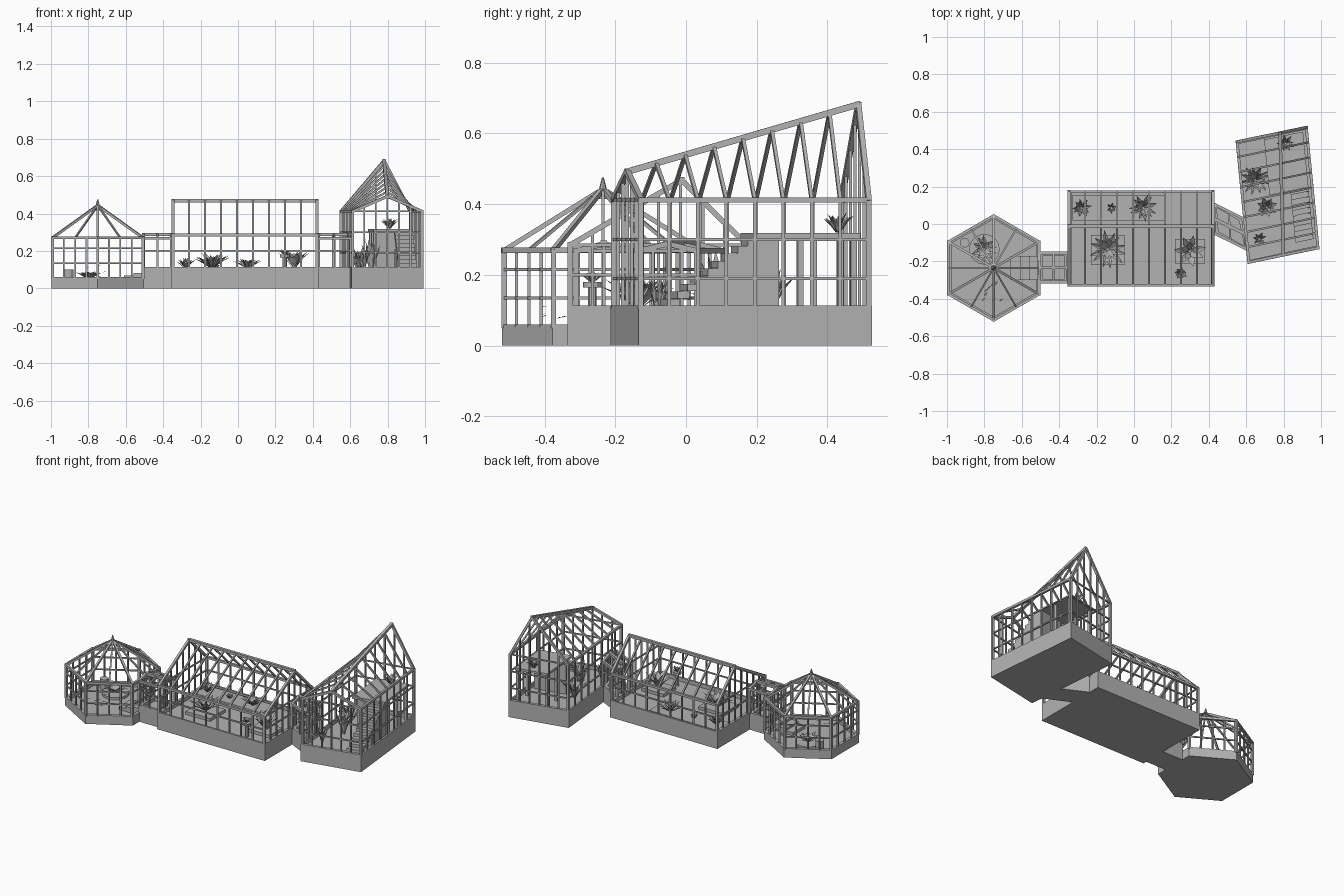
import bpy, bmesh, math, random
from mathutils import Vector as V

if "Cube" in bpy.data.objects:
    bpy.data.objects.remove(bpy.data.objects["Cube"])

random.seed(4)
grey = bpy.data.materials.new("plain grey")
grey.diffuse_color = (0.45, 0.45, 0.45, 1)
grey.use_nodes = True
grey.node_tree.nodes["Principled BSDF"].inputs["Base Color"].default_value = grey.diffuse_color
UP = V((0, 0, 1))


def finish(bm, name):
    bmesh.ops.recalc_face_normals(bm, faces=bm.faces)
    me = bpy.data.meshes.new(name)
    bm.to_mesh(me)
    bm.free()
    me.materials.append(grey)
    bpy.context.collection.objects.link(bpy.data.objects.new(name, me))


def beam(bm, p, q, w=0.011, h=None):
    p, q, h = V(p), V(q), h or w
    d = (q - p).normalized()
    side = d.cross(UP if abs(d.z) < 0.98 else V((0, 1, 0))).normalized() * w / 2
    up = side.cross(d).normalized() * h / 2
    loops = [[bm.verts.new(e + side * a + up * b) for a, b in ((1, 1), (-1, 1), (-1, -1), (1, -1))]
             for e in (p - d * w * .3, q + d * w * .3)]
    bm.faces.new(loops[0])
    bm.faces.new(loops[1])
    for i in range(4):
        j = (i + 1) % 4
        bm.faces.new((loops[0][i], loops[0][j], loops[1][j], loops[1][i]))


def prism(bm, pts, z0, z1):
    lo = [bm.verts.new((p[0], p[1], z0)) for p in pts]
    hi = [bm.verts.new((p[0], p[1], z1)) for p in pts]
    bm.faces.new(lo)
    bm.faces.new(hi)
    for i in range(len(pts)):
        j = (i + 1) % len(pts)
        bm.faces.new((lo[i], lo[j], hi[j], hi[i]))


def disc(x, y, r, n=16):
    return [(x + r * math.cos(math.tau * i / n), y + r * math.sin(math.tau * i / n)) for i in range(n)]


def plinth(name, pts, z, curb=0.025, t=0.018):
    # floor slab plus a raised curb around its edge
    bm = bmesh.new()
    prism(bm, pts, 0, z)
    c = sum((V(p) for p in pts), V((0, 0))) / len(pts)
    inner = [V(p) + (c - V(p)).normalized() * t * 1.3 for p in pts]
    for i in range(len(pts)):
        j = (i + 1) % len(pts)
        prism(bm, [pts[i], pts[j], inner[j], inner[i]], z, z + curb)
    finish(bm, name)


def mix(a, b, t):
    return V(a).lerp(V(b), t)


def wall(bm, p, q, z0, top, n, rails):
    # mullions rising to a straight or gabled top, plus horizontal rails
    for i in range(n + 1):
        t = i / n
        m = mix(p, q, t)
        beam(bm, (*m, z0), (*m, top(t)), 0.015 if i in (0, n) else 0.009)
    for z in rails:
        beam(bm, (*p, z), (*q, z), 0.008)


def gable(eave, peak, at=0.5):
    return lambda t: eave + (peak - eave) * min(t / at, (1 - t) / (1 - at))


def house(name, fl, fr, bl, br, z0, eave, pf, pb, tf, tb, n, m, rails):
    # gabled glasshouse whose ridge runs from front edge to back edge
    bm = bmesh.new()
    wall(bm, fl, fr, z0, gable(eave, pf, tf), m, rails + [eave])
    wall(bm, bl, br, z0, gable(eave, pb, tb), m, rails + [eave])
    f, b = (*mix(fl, fr, tf), pf), (*mix(bl, br, tb), pb)
    for a, c in ((fl, bl), (fr, br)):
        wall(bm, a, c, z0, lambda t: eave, n, rails)
        beam(bm, (*a, eave), (*c, eave), 0.015)
        for i in range(n + 1):
            beam(bm, (*mix(a, c, i / n), eave), mix(f, b, i / n), 0.015 if i in (0, n) else 0.010)
    beam(bm, f, b, 0.018)
    finish(bm, name)


def plant(name, x, y, z, r, h, n=9, wide=0.2):
    # rosette of folded pointed leaves in two tiers
    bm = bmesh.new()
    for tier, k in ((1.0, n), (0.6, n - 2)):
        for i in range(k):
            a = math.tau * (i + 0.4 * tier) / k + random.uniform(-.15, .15)
            d, s = V((math.cos(a), math.sin(a), 0)), V((-math.sin(a), math.cos(a), 0))
            o, R = V((x, y, z)), r * tier * random.uniform(.85, 1.05)
            H = h * random.uniform(.75, 1) * (1.35 - .35 * tier) / 1.14
            root, tip = o + d * .005, o + d * R + UP * H
            mid = o + d * R * .55 + UP * H * .7
            v = [bm.verts.new(p) for p in (root, mid + s * r * wide, tip, mid - s * r * wide,
                                           mid - UP * .006)]
            for t in ((0, 1, 4), (1, 2, 4), (2, 3, 4), (3, 0, 4)):
                bm.faces.new([v[j] for j in t])
    finish(bm, name)


# --- hexagonal pavilion ---
C, R = V((-0.75, -0.235)), 0.285
hexa = [tuple(C + V((math.sin(math.tau * i / 6), math.cos(math.tau * i / 6))) * R) for i in range(6)]
plinth("pavilion_base", hexa, 0.035)
frame_hex = [tuple(C + (V(p) - C) * 0.98) for p in hexa]
bm = bmesh.new()
for i in range(6):
    p, q = frame_hex[i], frame_hex[(i + 1) % 6]
    wall(bm, p, q, 0.055, lambda t: 0.27, 4, [0.135, 0.215])
    beam(bm, (*p, 0.27), (*q, 0.27), 0.015)
    for t in (0, 0.5):
        m = mix(p, q, t)
        beam(bm, (*m, 0.27), (*mix(C, m, 0.05), 0.435), 0.013 if t == 0 else 0.009)
finish(bm, "pavilion_frame")
bm = bmesh.new()
bmesh.ops.create_cone(bm, segments=8, radius1=0.018, radius2=0.003, depth=0.06, cap_ends=True)
bmesh.ops.translate(bm, verts=bm.verts, vec=(*C, 0.445))
finish(bm, "pavilion_finial")
bm = bmesh.new()
for i, x in enumerate((-0.66, -0.61, -0.56)):
    prism(bm, [(x, -0.30), (-0.51, -0.30), (-0.51, -0.17), (x, -0.17)], 0.035, 0.055 + i * 0.013)
finish(bm, "pavilion_steps")
bm = bmesh.new()
prism(bm, disc(-0.8, -0.135, 0.082), 0.035, 0.05)
prism(bm, disc(-0.905, -0.1, 0.026, 12), 0.035, 0.10)
finish(bm, "pavilion_planters")
plant("pavilion_plant", -0.8, -0.135, 0.05, 0.075, 0.045, 10)
bm = bmesh.new()
for i in range(9):  # loose leaves above the pond
    x, y, z = -0.77 + random.uniform(-.05, .05), -0.38 + random.uniform(-.06, .06), random.uniform(.06, .12)
    bm.faces.new([bm.verts.new((x + a, y + b, z + c)) for a, b, c in
                  ((0, 0, 0), (.012, .006, .004), (.02, .02, .006), (.004, .012, .004))])
finish(bm, "pavilion_leaves")

# --- main hall, ridge along x ---
X0, X1, Y0, Y1 = -0.355, 0.43, -0.335, 0.18
plinth("hall_base", [(X0, Y0), (X1, Y0), (X1, Y1), (X0, Y1)], 0.088)
e = 0.008
house("hall_frame", (X0 + e, Y1 - e), (X0 + e, Y0 + e), (X1 - e, Y1 - e), (X1 - e, Y0 + e),
      0.11, 0.285, 0.468, 0.468, 0.37, 0.37, 9, 8, [0.20])
bm = bmesh.new()
prism(bm, [(-.33, .02), (.16, .02), (.16, .155), (-.33, .155)], 0.088, 0.108)
prism(bm, [(-.23, -.22), (-.05, -.22), (-.05, -.06), (-.23, -.06)], 0.088, 0.108)
prism(bm, [(.22, -.21), (.38, -.21), (.38, -.08), (.22, -.08)], 0.088, 0.108)
finish(bm, "hall_planters")
bm = bmesh.new()
prism(bm, disc(.25, -.265, .012, 8), 0.088, 0.165)
prism(bm, disc(.25, -.265, .026, 12), 0.165, 0.18)
finish(bm, "hall_pedestal")
for i, (x, y, z, r, h, n, w) in enumerate((
        (-.28, .085, .105, .055, .06, 9, .16), (-.12, .085, .105, .028, .03, 6, .22),
        (.05, .085, .105, .075, .06, 11, .14), (-.14, -.135, .105, .105, .085, 12, .13),
        (.30, -.145, .105, .085, .105, 7, .22), (.25, -.265, .18, .035, .03, 7, .25))):
    plant("hall_plant_%d" % (i + 1), x, y, z, r, h, n, w)

# --- tall skewed house with rising ridge ---
O, U, W = V((0.607, -0.214)), V((0.385, 0.08)), V((-0.064, 0.66))


def sk(a, b):
    return tuple(O + U * a + W * b)


def patch(a0, a1, b0, b1):
    return [sk(a0, b0), sk(a1, b0), sk(a1, b1), sk(a0, b1)]


plinth("tall_house_base", patch(0, 1, 0, 1), 0.088)
house("tall_house_frame", sk(.02, .012), sk(.98, .012), sk(.02, .988), sk(.98, .988),
      0.11, 0.412, 0.492, 0.682, 0.5, 0.62, 8, 6, [0.19, 0.30])
# stairs and raised deck
bm = bmesh.new()
for i in range(10):
    b, z = 0.09 + i * 0.043, 0.11 + i * 0.0215
    prism(bm, patch(.68, .93, b, b + .05), z - 0.02, z)
prism(bm, patch(.68, .72, .3, .5), 0.088, 0.21)
v = [[bm.verts.new((*sk(a, b), z)) for b, z in ((.26, .088), (.61, .088), (.61, .305), (.52, .305), (.26, .175))]
     for a in (.89, .93)]
bm.faces.new(v[0])
bm.faces.new(v[1])
for i in range(5):
    j = (i + 1) % 5
    bm.faces.new((v[0][i], v[0][j], v[1][j], v[1][i]))
finish(bm, "staircase")
bm = bmesh.new()
prism(bm, patch(.39, .93, .51, .96), 0.303, 0.318)
finish(bm, "raised_deck")
bm = bmesh.new()
prism(bm, patch(.40, .93, .59, .61), 0.088, 0.303)
for a in (.40, .88):
    for b in (.75, .92):
        prism(bm, patch(a, a + .04, b, b + .025), 0.088, 0.303)
finish(bm, "deck_supports")
plant("deck_plant", .81, .43, .318, .05, .06, 9, .18)
plant("tall_plant_back", .65, .235, .088, .085, .13, 12, .13)
plant("tall_plant_middle", .71, .09, .088, .058, .18, 8, .25)
plant("tall_plant_front", .67, -.08, .088, .04, .11, 7, .2)

# --- connecting passages ---
links = {"left": ((-.505, -.31), (-.505, -.155), (-.355, -.31), (-.355, -.155)),
         "right": ((.43, -.05), (.43, .105), (.603, -.135), (.582, .03))}
for side, (a, b, c, d) in links.items():
    plinth(side + "_passage_base", [a, c, d, b], 0.088)
    house(side + "_passage_frame", a, b, c, d, 0.11, 0.268, 0.288, 0.288, .5, .5, 2, 4, [0.20])
